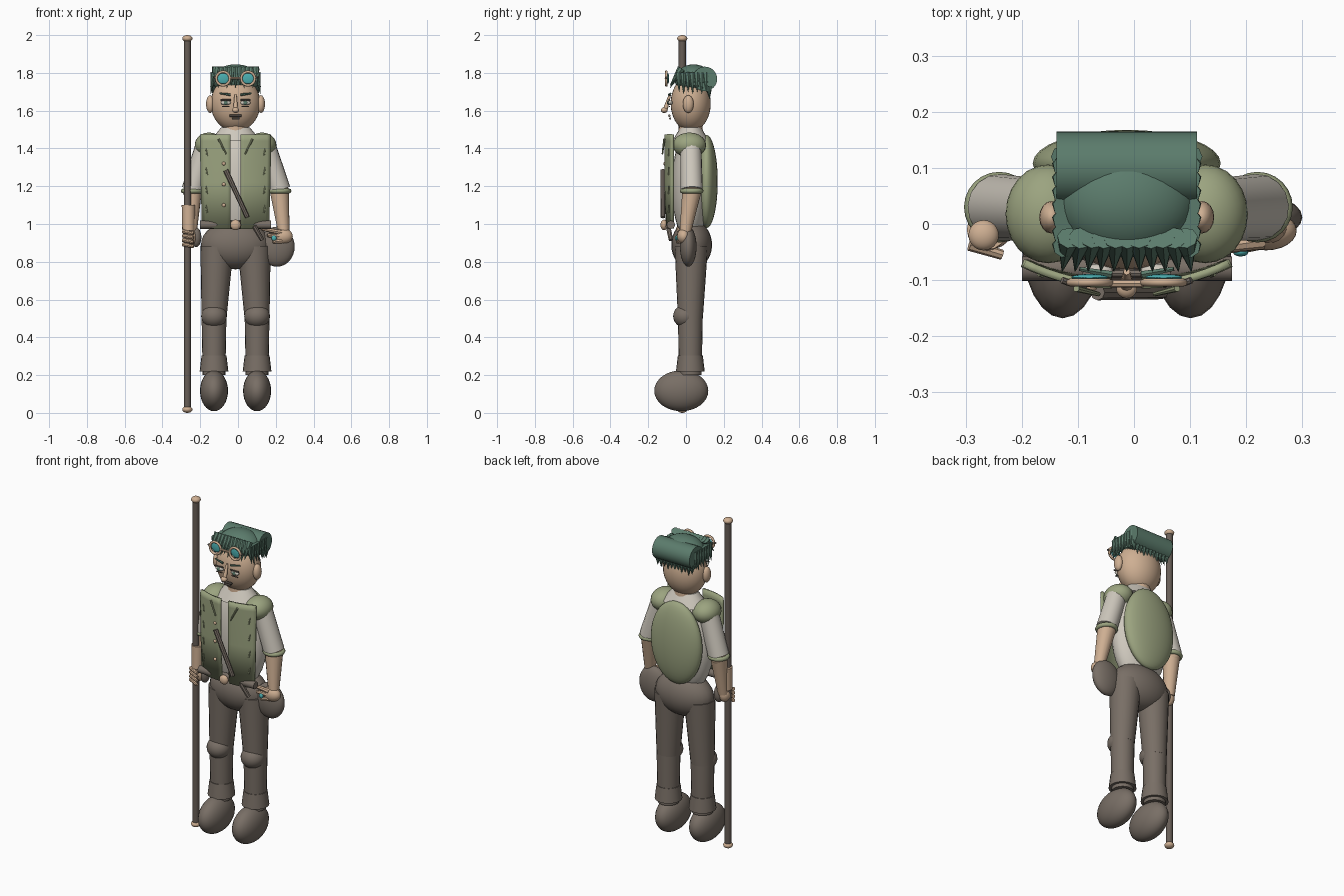
import bpy, bmesh, math
from mathutils import Vector, Matrix

CX = -0.013  # body centre line


def material(name, rgb):
    m = bpy.data.materials.new(name)
    m.diffuse_color = (*rgb, 1)
    return m


SKIN = material("skin", (0.62, 0.43, 0.29))
CLOTH = material("brown cloth", (0.19, 0.158, 0.132))
WOOD = material("dark wood", (0.135, 0.11, 0.093))
GREEN = material("olive vest", (0.33, 0.37, 0.215))
SHIRT = material("pale shirt", (0.62, 0.58, 0.51))
HAIR = material("green hair", (0.105, 0.2, 0.15))
TEAL = material("teal glass", (0.07, 0.42, 0.43))


def finish(name, bm, mat, angle=40):
    bmesh.ops.recalc_face_normals(bm, faces=bm.faces)
    me = bpy.data.meshes.new(name)
    bm.to_mesh(me)
    bm.free()
    me.materials.append(mat)
    ob = bpy.data.objects.new(name, me)
    bpy.context.collection.objects.link(ob)
    bpy.ops.object.select_all(action='DESELECT')
    ob.select_set(True)
    bpy.context.view_layer.objects.active = ob
    bpy.ops.object.shade_smooth_by_angle(angle=math.radians(angle))
    return ob


def ball(name, loc, r, mat, tilt=0, seg=24):
    bm = bmesh.new()
    m = Matrix.Translation(loc) @ Matrix.Rotation(tilt, 4, 'X') @ Matrix.Diagonal((*r, 1))
    bmesh.ops.create_uvsphere(bm, u_segments=seg, v_segments=seg * 2 // 3, radius=1, matrix=m)
    return finish(name, bm, mat)


def tube(name, a, b, r1, r2, mat, seg=16, squash=1):
    a, b = Vector(a), Vector(b)
    d = b - a
    bm = bmesh.new()
    m = (Matrix.Translation((a + b) / 2) @ d.to_track_quat('Z', 'Y').to_matrix().to_4x4()
         @ Matrix.Diagonal((1, squash, 1, 1)))
    bmesh.ops.create_cone(bm, cap_ends=True, segments=seg, radius1=r1, radius2=r2,
                          depth=d.length, matrix=m)
    return finish(name, bm, mat)


def ring(name, loc, R, r, mat, axis='Y'):
    bm = bmesh.new()
    vs = []
    for i in range(24):
        t = i * math.tau / 24
        row = []
        for j in range(8):
            p = j * math.tau / 8
            k = R + r * math.cos(p)
            u, v, w = k * math.cos(t), k * math.sin(t), r * math.sin(p)
            row.append(bm.verts.new(Vector(loc) + Vector((u, w, v) if axis == 'Y' else (u, v, w))))
        vs.append(row)
    for i in range(24):
        for j in range(8):
            n, k = (i + 1) % 24, (j + 1) % 8
            bm.faces.new((vs[i][j], vs[n][j], vs[n][k], vs[i][k]))
    return finish(name, bm, mat, 60)


def vest_panel(name, s):
    # curved sheet, outer edge bends back toward the body
    bm = bmesh.new()
    rows = []
    for z, wide in ((0.975, 0.175), (1.22, 0.182), (1.44, 0.186), (1.475, 0.182)):
        row = []
        for i in range(9):
            t = i / 8
            row.append(bm.verts.new((CX + s * (0.026 + t * (wide - 0.026)),
                                     -0.108 + 0.038 * t * t + (0.01 if z < 1 else 0) * (1 - t), z)))
        rows.append(row)
    for a, b in zip(rows, rows[1:]):
        for i in range(8):
            bm.faces.new((a[i], a[i + 1], b[i + 1], b[i]))
    ob = finish(name, bm, GREEN)
    mod = ob.modifiers.new("thickness", 'SOLIDIFY')
    mod.thickness, mod.offset = 0.014, 0


# staff with end knobs
tube("staff", (-0.268, -0.02, 0.02), (-0.268, -0.02, 1.98), 0.019, 0.019, WOOD)
for z in (0.018, 1.982):
    ball("staff_knob", (-0.268, -0.02, z), (0.027, 0.027, 0.018), SKIN)

# legs and boots
for s, side in ((-1, "left"), (1, "right")):
    x = CX + s * 0.114
    ball(side + "_boot", (x, -0.025, 0.117), (0.074, 0.143, 0.108), CLOTH)
    tube(side + "_cuff", (x, 0.023, 0.22), (x, 0.023, 0.305), 0.076, 0.066, CLOTH, 20)
    tube(side + "_shin", (x, 0.023, 0.2), (x, 0.023, 0.52), 0.06, 0.066, CLOTH, 20)
    tube(side + "_thigh", (x, 0.023, 0.5), (CX + s * 0.098, 0.028, 0.88), 0.066, 0.088, CLOTH, 20)
    ball(side + "_knee", (x, -0.002, 0.512), (0.068, 0.066, 0.062), CLOTH)

# hips, belt, pouches
ball("hips", (CX, 0.03, 0.89), (0.183, 0.108, 0.13), CLOTH)
tube("belt", (-0.2, -0.08, 0.996), (0.175, -0.08, 0.996), 0.022, 0.022, CLOTH)
ball("buckle", (CX, -0.117, 0.995), (0.028, 0.018, 0.028), SKIN)
ball("right_pouch", (0.207, 0.012, 0.88), (0.093, 0.044, 0.106), CLOTH)
ball("left_pouch", (-0.222, 0.0, 0.93), (0.028, 0.03, 0.052), CLOTH)

# torso, collar, vest, pack
ball("shirt_body", (CX, 0.025, 1.2), (0.178, 0.1, 0.3), SHIRT)
tube("collar", (CX, 0.025, 1.44), (CX, 0.025, 1.512), 0.135, 0.075, SHIRT, 24, 0.72)
tube("neck", (CX, 0.025, 1.48), (CX, 0.025, 1.56), 0.065, 0.06, SKIN)
ball("back_pack", (CX, 0.108, 1.225), (0.168, 0.06, 0.247), GREEN, seg=32)
for s, side in ((-1, "left"), (1, "right")):
    vest_panel(side + "_vest_panel", s)
    ball(side + "_shoulder", (CX + s * 0.14, 0.018, 1.418), (0.076, 0.088, 0.066), GREEN)
    # lapel fold and stitches
    tube(side + "_lapel", (CX + s * 0.09, -0.115, 1.45), (CX + s * 0.05, -0.125, 1.37), 0.006, 0.004, GREEN, 8)
    for k in range(4):
        z = 1.06 + k * 0.1
        tube(side + "_stitch", (CX + s * 0.15, -0.092, z), (CX + s * 0.157, -0.09, z + 0.04), 0.004, 0.003, GREEN, 6)
for z in (1.1, 1.21, 1.32):
    ball("button", (-0.075, -0.112, z), (0.01, 0.008, 0.01), SKIN, seg=12)
tube("strap", (-0.065, -0.122, 1.285), (0.05, -0.122, 1.035), 0.014, 0.012, CLOTH, 8)
tube("strap_end", (0.085, -0.095, 0.99), (0.128, -0.08, 0.915), 0.014, 0.012, CLOTH, 8)

# arms
for s, side, ex in ((-1, "left", -0.24), (1, "right", 0.22)):
    tube(side + "_sleeve", (CX + s * 0.155, 0.025, 1.42), (ex, 0.03, 1.18), 0.056, 0.059, SHIRT, 16)
    ring(side + "_sleeve_band", (ex, 0.03, 1.175), 0.05, 0.013, GREEN, 'Z')
ball("right_elbow", (0.22, 0.03, 1.17), (0.05, 0.05, 0.05), SKIN)
ball("left_elbow", (-0.24, 0.03, 1.17), (0.047, 0.05, 0.05), SKIN)
tube("right_forearm", (0.22, 0.03, 1.17), (0.243, -0.005, 0.95), 0.051, 0.03, SKIN)
tube("left_forearm", (-0.24, 0.03, 1.17), (-0.25, 0.0, 0.94), 0.048, 0.03, SKIN)
tube("left_wrist_wrap", (-0.262, -0.015, 0.965), (-0.262, -0.01, 1.1), 0.033, 0.036, SKIN)

# hands
ball("left_hand", (-0.252, -0.01, 0.93), (0.034, 0.034, 0.045), SKIN)
for k in range(4):
    z = 0.962 - 0.023 * k
    tube("left_finger", (-0.293, -0.037, z), (-0.235, -0.055, z - 0.012), 0.011, 0.009, SKIN, 8)
ball("right_hand", (0.235, -0.012, 0.935), (0.055, 0.035, 0.042), SKIN)
for k in range(3):
    tube("right_finger", (0.23, -0.03, 0.955 - 0.022 * k),
         (0.125 + 0.03 * k, -0.045, 0.975 - 0.035 * k), 0.015, 0.009, SKIN, 8)
ball("bead", (0.19, -0.05, 0.925), (0.014, 0.008, 0.014), TEAL, seg=12)

# head and face
ball("head", (CX, 0.025, 1.638), (0.131, 0.106, 0.148), SKIN, seg=32)
tube("nose_bridge", (CX, -0.11, 1.605), (CX, -0.085, 1.685), 0.013, 0.006, SKIN, 10)
ball("nose_tip", (CX, -0.115, 1.603), (0.019, 0.018, 0.015), SKIN, seg=14)
tube("mouth", (CX - 0.032, -0.088, 1.573), (CX + 0.032, -0.088, 1.573), 0.007, 0.007, CLOTH, 8)
tube("lower_lip", (CX - 0.02, -0.084, 1.558), (CX + 0.02, -0.084, 1.558), 0.006, 0.006, CLOTH, 8)
for s, side in ((-1, "left"), (1, "right")):
    x = CX + s * 0.052
    ball(side + "_ear", (CX + s * 0.134, 0.012, 1.635), (0.022, 0.029, 0.047), SKIN, seg=16)
    ball(side + "_eye", (x, -0.083, 1.642), (0.027, 0.012, 0.013), SHIRT, seg=16)
    ball(side + "_iris", (x, -0.096, 1.642), (0.01, 0.004, 0.011), HAIR, seg=12)
    tube(side + "_eyelid", (x - 0.027, -0.09, 1.657), (x + 0.027, -0.09, 1.657), 0.005, 0.005, WOOD, 6)
    tube(side + "_eye_bag", (x - 0.02, -0.088, 1.622), (x + 0.02, -0.088, 1.622), 0.003, 0.003, WOOD, 6)
    tube(side + "_brow", (x - s * 0.025, -0.09, 1.684), (x + s * 0.032, -0.08, 1.692), 0.007, 0.004, HAIR, 6)
    # goggles
    gx = CX + s * 0.066
    ball(side + "_goggle_lens", (gx, -0.095, 1.77), (0.033, 0.006, 0.028), TEAL, seg=20)
    ring(side + "_goggle_rim", (gx, -0.104, 1.77), 0.036, 0.007, SKIN)
    tube(side + "_goggle_arm", (gx + s * 0.036, -0.105, 1.772), (CX + s * 0.115, -0.1, 1.778), 0.006, 0.006, CLOTH, 8)
tube("goggle_bridge", (CX - 0.03, -0.106, 1.772), (CX + 0.03, -0.106, 1.772), 0.007, 0.007, SKIN, 8)

# hair: crown, back roll, hanging locks, fringe
ball("hair_crown", (CX, 0.04, 1.765), (0.125, 0.1, 0.08), HAIR, seg=32)
tube("hair_back_roll", (CX - 0.125, 0.1, 1.768), (CX + 0.125, 0.1, 1.768), 0.065, 0.065, HAIR, 24)
for s, side in ((-1, "left"), (1, "right")):
    for k in range(7):
        y = -0.04 + 0.024 * k
        tube(side + "_side_lock", (CX + s * 0.112, y, 1.8), (CX + s * 0.132, y + 0.004, 1.7 - 0.012 * (k % 2)),
             0.02, 0.001, HAIR, 8)
for k in range(11):
    x = CX - 0.115 + 0.023 * k
    tube("fringe_lock", (x * 0.9, -0.025, 1.822), (x, -0.084, 1.735 - 0.014 * (k % 2)), 0.022, 0.001, HAIR, 8)
    tube("nape_lock", (x, 0.12, 1.73), (x, 0.125, 1.672 - 0.01 * (k % 2)), 0.02, 0.001, HAIR, 8)
